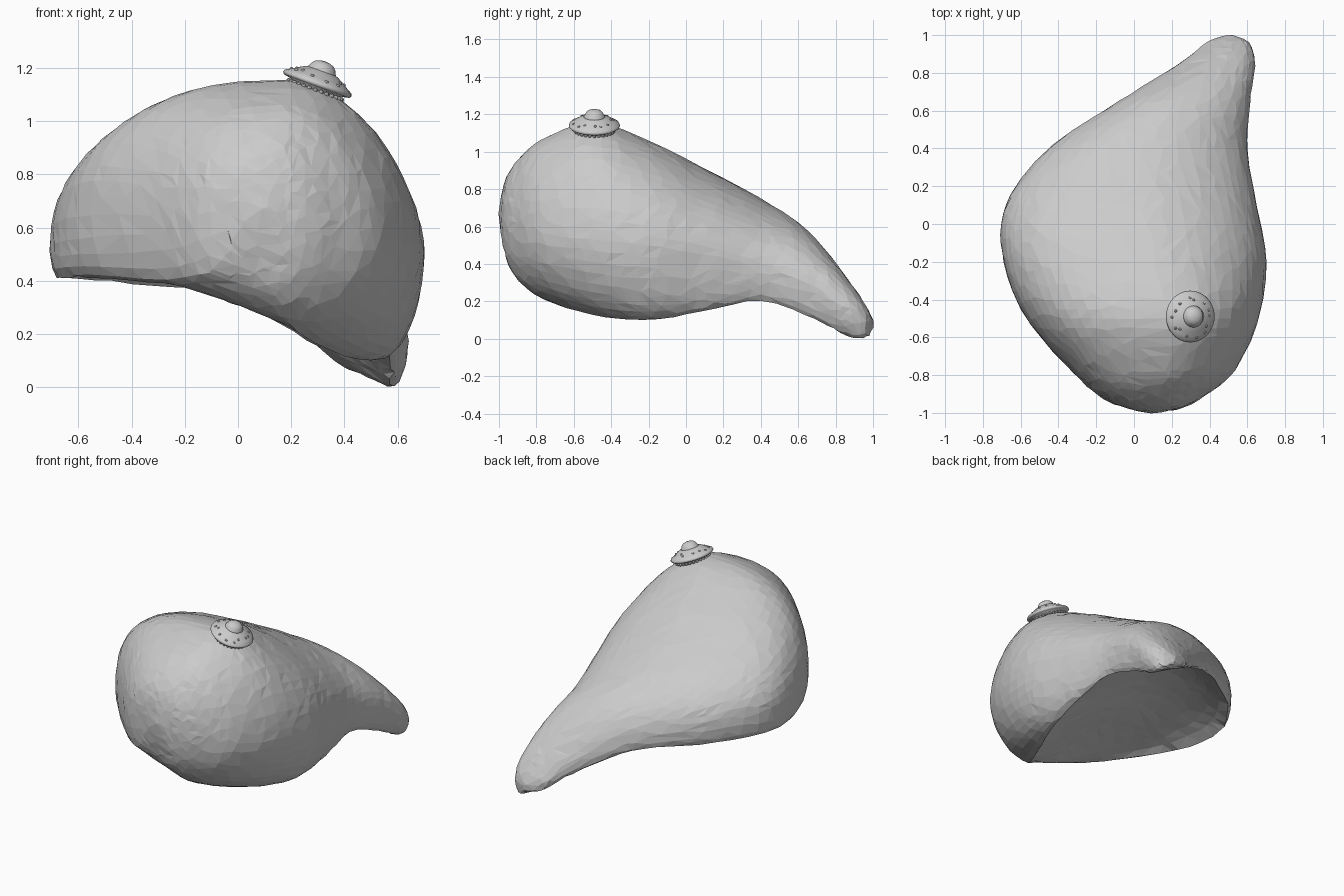
import bpy, bmesh, math, random
from mathutils import Vector, Matrix

random.seed(4)
if "Cube" in bpy.data.objects:
    bpy.data.objects.remove(bpy.data.objects["Cube"], do_unlink=True)

# Single plain material
grey = bpy.data.materials.new("light grey")
grey.use_nodes = True
grey.diffuse_color = (0.6, 0.6, 0.6, 1)
grey.node_tree.nodes["Principled BSDF"].inputs["Base Color"].default_value = (0.6, 0.6, 0.6, 1)


def make_object(name, bm):
    """Turn a bmesh into a scene object with the shared material."""
    bmesh.ops.recalc_face_normals(bm, faces=bm.faces)
    mesh = bpy.data.meshes.new(name)
    bm.to_mesh(mesh)
    bm.free()
    mesh.materials.append(grey)
    obj = bpy.data.objects.new(name, mesh)
    bpy.context.collection.objects.link(obj)
    return obj


def skin(bm, rings):
    """Bridge a list of closed point rings into a capped tube."""
    loops = [[bm.verts.new(p) for p in ring] for ring in rings]
    for a, b in zip(loops, loops[1:]):
        for i in range(len(a)):
            j = (i + 1) % len(a)
            bm.faces.new((a[i], a[j], b[j], b[i]))
    bm.faces.new(loops[0])
    bm.faces.new(loops[-1])


def quarter(center, a, b, power, steps):
    """Superellipse arc from center + a to center + b, without its end."""
    for k in range(steps):
        t = k / steps * math.pi / 2
        u, v = math.cos(t) ** (2 / power), math.sin(t) ** (2 / power)
        yield center + a * u + b * v


# Body cross-sections: y, then x z pairs for
# left side, top, right side, lower left rim, lower right rim
STATIONS = [
    (-1.0, .08, .66, .10, .68, .12, .66, .09, .64, .11, .64),
    (-.975, -.04, .64, .11, .82, .25, .63, .01, .52, .16, .48),
    (-.92, -.17, .62, .12, .93, .36, .60, -.09, .42, .16, .34),
    (-.78, -.33, .58, .16, 1.06, .53, .56, -.25, .39, .21, .22),
    (-.50, -.57, .56, .18, 1.155, .66, .53, -.50, .41, .37, .13),
    (-.20, -.69, .54, .10, 1.06, .70, .50, -.66, .41, .51, .10),
    (.10, -.68, .52, .03, .91, .65, .46, -.65, .41, .56, .15),
    (.40, -.45, .49, .04, .75, .60, .38, -.42, .39, .55, .20),
    (.65, -.08, .40, .20, .58, .615, .30, -.05, .34, .56, .12),
    (.85, .24, .24, .42, .34, .64, .17, .27, .17, .57, .02),
    (.96, .38, .12, .50, .18, .61, .10, .41, .07, .57, .00),
    (1.0, .48, .08, .50, .10, .52, .08, .48, .06, .52, .06),
]


def spline(rows, t):
    """Catmull-Rom sample through the table rows."""
    i = min(int(t), len(rows) - 2)
    f = t - i
    p = [rows[max(0, min(len(rows) - 1, i + k))] for k in (-1, 0, 1, 2)]
    return [b + f * ((c - a) / 2 + f * (a - 2.5 * b + 2 * c - d / 2
            + f * (1.5 * (b - c) + (d - a) / 2))) for a, b, c, d in zip(*p)]


def section(row):
    y = row[0]
    left, top, right, low_l, low_r = [
        Vector((row[k], y, row[k + 1])) for k in range(1, 11, 2)]
    pts = []

    def arc(start, end, corner, power, steps):
        center = start + end - corner
        pts.extend(quarter(center, start - center, end - center, power, steps))

    arc(left, top, Vector((left.x, y, top.z)), min(2.45, 2.4 - y / 2), 16)
    arc(top, right, Vector((right.x, y, top.z)), 1.87, 16)
    arc(right, low_r, Vector((right.x, y, low_r.z)), 1.95, 10)
    # hollow back between the two rims
    hollow = .2 * max(0, 1 - ((y - .05) / .85) ** 2)
    for k in range(16):
        t = k / 16
        p = low_r.lerp(low_l, t)
        p.z += hollow * math.sin(math.pi * t) ** .8
        pts.append(p)
    arc(low_l, left, Vector((left.x, y, low_l.z)), 2, 4)
    return pts


count = 66
bm = bmesh.new()
skin(bm, [section(spline(STATIONS, k / count * (len(STATIONS) - 1)))
          for k in range(count + 1)])
bmesh.ops.remove_doubles(bm, verts=bm.verts, dist=.022)
for v in bm.verts:
    v.co += Vector([random.uniform(-.002, .002) for _ in range(3)])
bmesh.ops.triangulate(bm, faces=bm.faces)
body = make_object("body", bm)
reduce = body.modifiers.new("Irregular facets", 'DECIMATE')
reduce.ratio = .45

# Tilted cap: local z leans toward +x
PLACE = Matrix.Translation((.30, -.49, 1.145)) @ Matrix.Rotation(math.radians(20), 4, 'Y')


def lathe(name, profile, sides=40):
    bm = bmesh.new()
    skin(bm, [[(r * math.cos(i * math.tau / sides), r * math.sin(i * math.tau / sides), z)
               for i in range(sides)] for r, z in profile])
    bm.transform(PLACE)
    obj = make_object(name, bm)
    for f in obj.data.polygons:
        f.use_smooth = True


lathe("cap_disc", [(.10, -.07), (.10, -.02), (.13, -.014), (.137, -.006), (.133, .004),
                   (.11, .017), (.085, .032), (.065, .043), (.05, .048)])
lathe("cap_knob", [(.062, .04), (.052, .052), (.047, .064), (.037, .075), (.02, .082), (.004, .084)])


def beads(name, spots, size):
    bm = bmesh.new()
    for r, angle, z in spots:
        at = Matrix.Translation((r * math.cos(angle), r * math.sin(angle), z))
        bmesh.ops.create_icosphere(bm, subdivisions=2, radius=size, matrix=at)
    bm.transform(PLACE)
    make_object(name, bm)


# Small bumps on the disc and a bead row beneath it
bumps = []
for k in range(14):
    r = random.uniform(.085, .118)
    bumps.append((r, k * math.tau / 14 + random.uniform(-.15, .15), .029 - (r - .085) * .58))
beads("disc_bumps", bumps, .008)
beads("under_beads", [(.106, k * math.tau / 28, -.03) for k in range(28)], .009)
